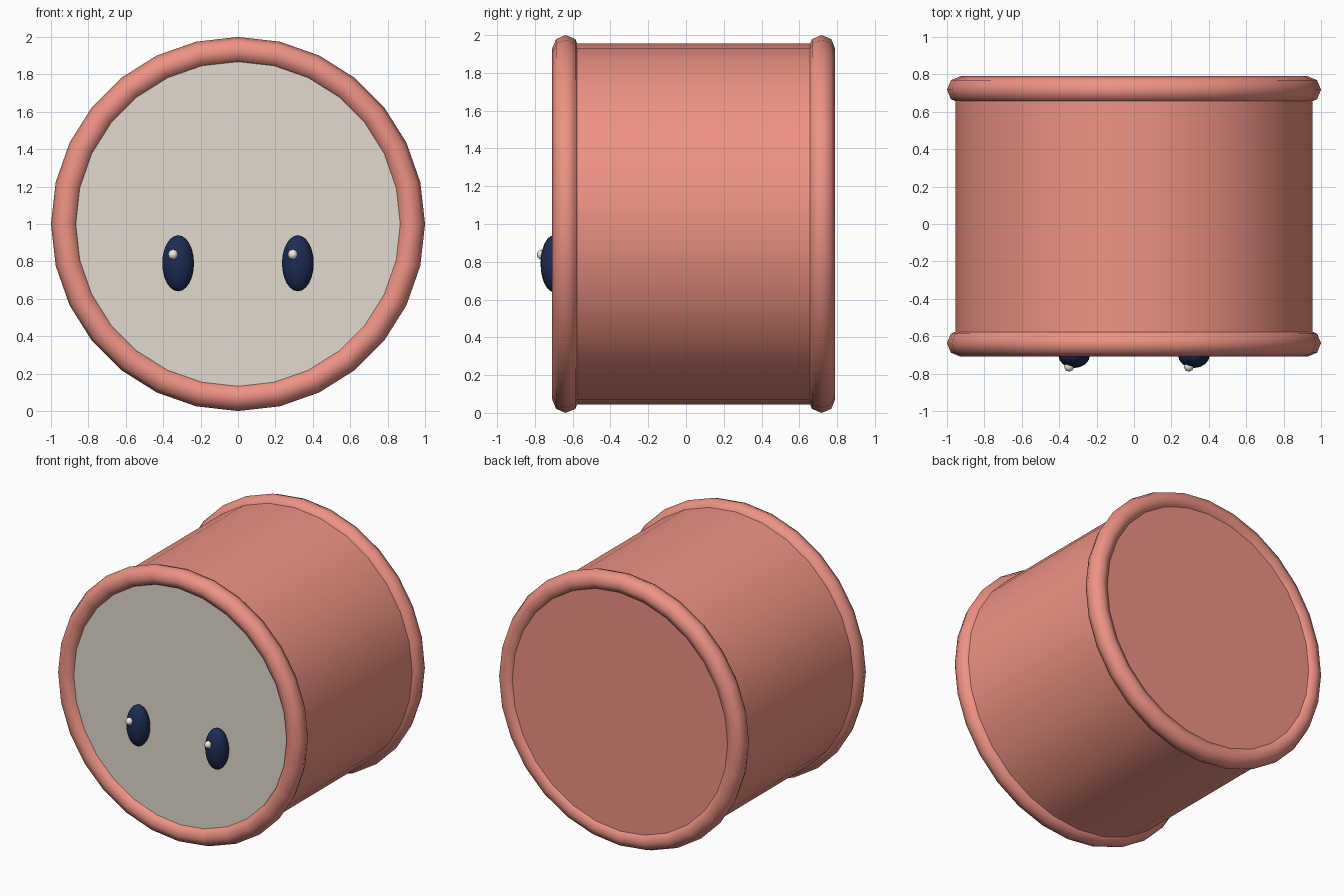
import bpy
from math import radians

if "Cube" in bpy.data.objects:
    bpy.data.objects.remove(bpy.data.objects["Cube"])

SIDES = 28
CZ = 1.0          # height of the drum axis
FACE_ON = (radians(90), 0, 0)


def material(name, rgb):
    m = bpy.data.materials.new(name)
    m.diffuse_color = (*rgb, 1)
    m.use_nodes = True
    m.node_tree.nodes["Principled BSDF"].inputs["Base Color"].default_value = m.diffuse_color
    return m


coral = material("coral", (0.86, 0.29, 0.23))
cream = material("cream", (0.76, 0.70, 0.61))
navy = material("navy", (0.012, 0.025, 0.09))
white = material("white", (0.85, 0.82, 0.78))


def finish(name, mat, angle=60):
    ob = bpy.context.object
    ob.name = name
    ob.data.materials.append(mat)
    bpy.ops.object.shade_smooth_by_angle(angle=radians(angle))
    return ob


def drum(name, radius, y0, y1, mat):
    bpy.ops.mesh.primitive_cylinder_add(
        vertices=SIDES, radius=radius, depth=y1 - y0,
        location=(0, (y0 + y1) / 2, CZ), rotation=FACE_ON)
    return finish(name, mat, 30)


def ball(name, loc, size, segs, rings, mat):
    bpy.ops.mesh.primitive_uv_sphere_add(
        segments=segs, ring_count=rings, radius=1, location=loc)
    bpy.context.object.scale = size
    bpy.ops.object.transform_apply(location=False, rotation=False, scale=True)
    return finish(name, mat)


# Drum body, with its back cap set just inside the rear rim
drum("body", 0.955, -0.64, 0.765, coral)

# Thin pale panel on the front
drum("face_panel", 0.90, -0.665, -0.63, cream)

# Rounded rims at both ends
for name, y in (("front_rim", -0.637), ("back_rim", 0.718)):
    bpy.ops.mesh.primitive_torus_add(
        major_segments=SIDES, minor_segments=8,
        major_radius=0.928, minor_radius=0.072,
        location=(0, y, CZ), rotation=FACE_ON)
    finish(name, coral)

# Oval eyes, each with a small glint on the same side
for side, x in (("left", -0.32), ("right", 0.32)):
    ball(side + "_eye", (x, -0.70, 0.79), (0.085, 0.07, 0.15), 16, 12, navy)
    ball(side + "_glint", (x - 0.027, -0.763, 0.837), (0.027,) * 3, 8, 6, white)
